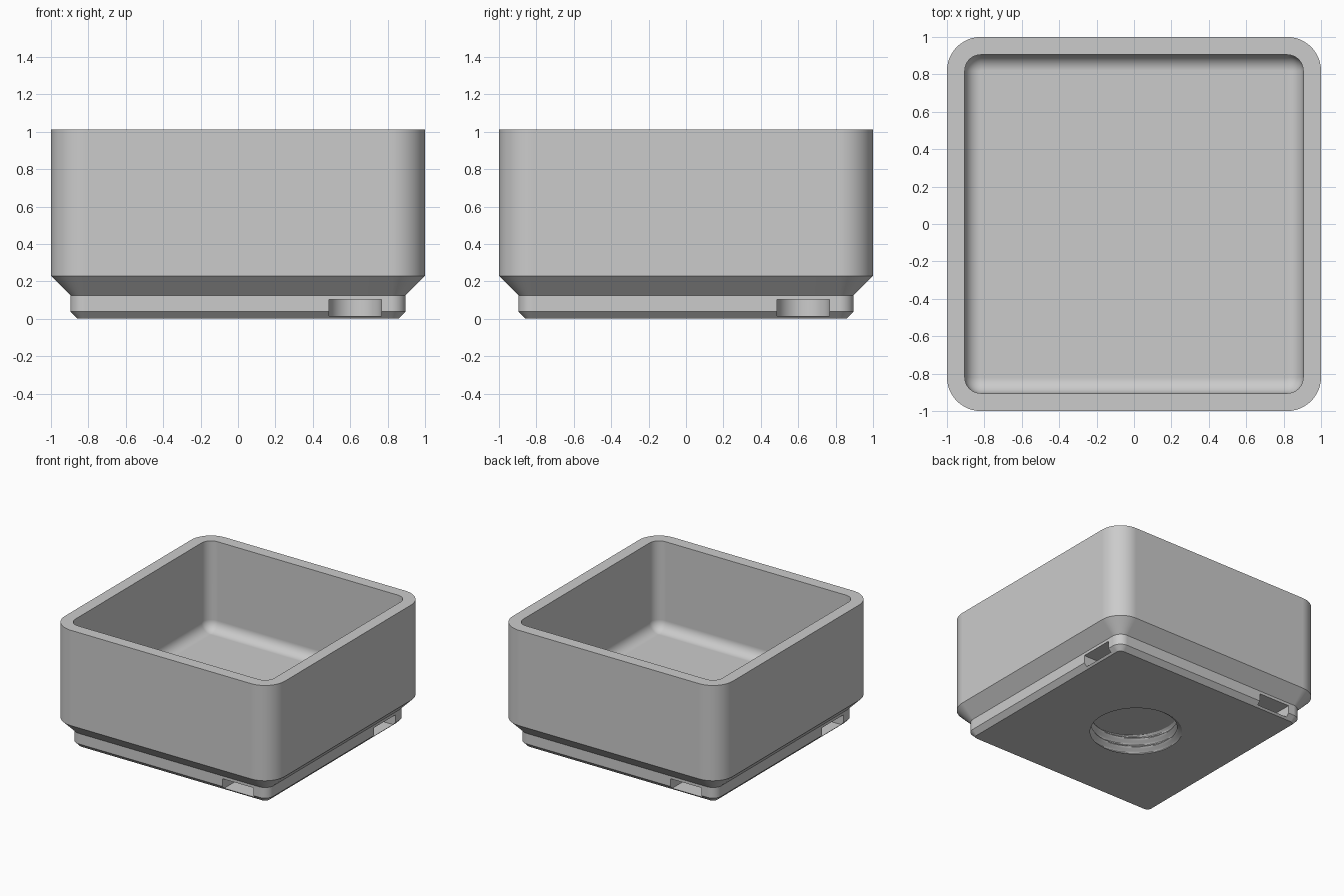
import bpy, bmesh, math
from mathutils import Matrix, Vector

cube = bpy.data.objects.get("Cube")
if cube:
    bpy.data.objects.remove(cube, do_unlink=True)

HEIGHT, FLOOR = 1.012, 0.28
WALL_IN, FILLET = 0.905, 0.084

grey = bpy.data.materials.new("plain_grey")
grey.use_nodes = True
colour = (0.6, 0.6, 0.6, 1)
grey.diffuse_color = colour
grey.node_tree.nodes["Principled BSDF"].inputs["Base Color"].default_value = colour


def rounded_square(half, radius, z, steps=12):
    """Points of a square outline with rounded corners."""
    points = []
    for corner in range(4):
        start = corner * math.pi / 2
        cx = (half - radius) * (1 if corner in (0, 3) else -1)
        cy = (half - radius) * (1 if corner < 2 else -1)
        for i in range(steps + 1):
            a = start + math.pi / 2 * i / steps
            points.append((cx + radius * math.cos(a), cy + radius * math.sin(a), z))
    return points


def loft(name, rings):
    """Solid skinned over closed rings, capped at both ends."""
    bm = bmesh.new()
    rows = [[bm.verts.new(p) for p in ring] for ring in rings]
    for low, high in zip(rows, rows[1:]):
        for i in range(len(low)):
            j = (i + 1) % len(low)
            bm.faces.new((low[i], low[j], high[j], high[i]))
    bm.faces.new(rows[0][::-1])
    bm.faces.new(rows[-1])
    bmesh.ops.recalc_face_normals(bm, faces=bm.faces)
    mesh = bpy.data.meshes.new(name)
    bm.to_mesh(mesh)
    bm.free()
    mesh.materials.append(grey)
    obj = bpy.data.objects.new(name, mesh)
    bpy.context.collection.objects.link(obj)
    return obj


# Bin: stepped foot, outer wall, rim, inner wall, filleted floor
profile = [(0.858, 0.0386, 0), (0.896, 0.077, 0.0386), (0.896, 0.077, 0.125),
           (1, 0.181, 0.229), (1, 0.181, HEIGHT), (WALL_IN, 0.086, HEIGHT)]
for i in range(11):
    a = math.pi / 2 * i / 10
    inset = FILLET * (1 - math.cos(a))
    profile.append((WALL_IN - inset, 0.086 - inset, FLOOR + FILLET * (1 - math.sin(a))))
box = loft("storage_bin", [rounded_square(*p) for p in profile])

# Magnet slots: round-ended pockets opening on each side of the foot
cutters = []
centre, slot_r = 0.6265, 0.1412
for quarter in range(4):
    turn = Matrix.Rotation(quarter * math.pi / 2, 3, "Z")
    rings = []
    for z in (0.0145, 0.102):
        ring = [Vector((centre - slot_r, -1.05, z)), Vector((centre + slot_r, -1.05, z))]
        for i in range(25):
            a = math.pi * i / 24
            ring.append(Vector((centre + slot_r * math.cos(a), slot_r * math.sin(a) - centre, z)))
        rings.append([turn @ p for p in ring])
    cutters.append(loft("slot_cutter", rings))


# Threaded hole: helical wall running straight out of the base
def thread_radius(z, turn, pitch=0.0723):
    phase = (z / pitch - turn + 0.5) % 1
    wave = min(1, max(0, 2.6 * abs(phase - 0.5) - 0.15))
    return 0.325 + 0.043 * wave


SEGMENTS, ROWS, BOTTOM, DEPTH = 64, 30, -0.02, 0.165
rings = []
for row in range(ROWS + 1):
    z = BOTTOM + (DEPTH - BOTTOM) * row / ROWS
    ring = []
    for i in range(SEGMENTS):
        a = math.tau * i / SEGMENTS
        r = thread_radius(z, i / SEGMENTS)
        ring.append((r * math.cos(a), r * math.sin(a), z))
    rings.append(ring)
cutters.append(loft("thread_cutter", rings))

# Cut the openings, then discard the cutters
bpy.ops.object.select_all(action="DESELECT")
bpy.context.view_layer.objects.active = box
box.select_set(True)
for cutter in cutters:
    cutter.hide_render = True
    cut = box.modifiers.new("cut", "BOOLEAN")
    cut.operation = "DIFFERENCE"
    cut.solver = "EXACT"
    cut.object = cutter
    bpy.ops.object.modifier_apply(modifier=cut.name)
    bpy.data.objects.remove(cutter, do_unlink=True)

# Smooth rounded areas while keeping flat walls flat
bpy.ops.object.shade_smooth_by_angle(angle=math.radians(30))
weighted = box.modifiers.new("flat_walls", "WEIGHTED_NORMAL")
weighted.keep_sharp = True
